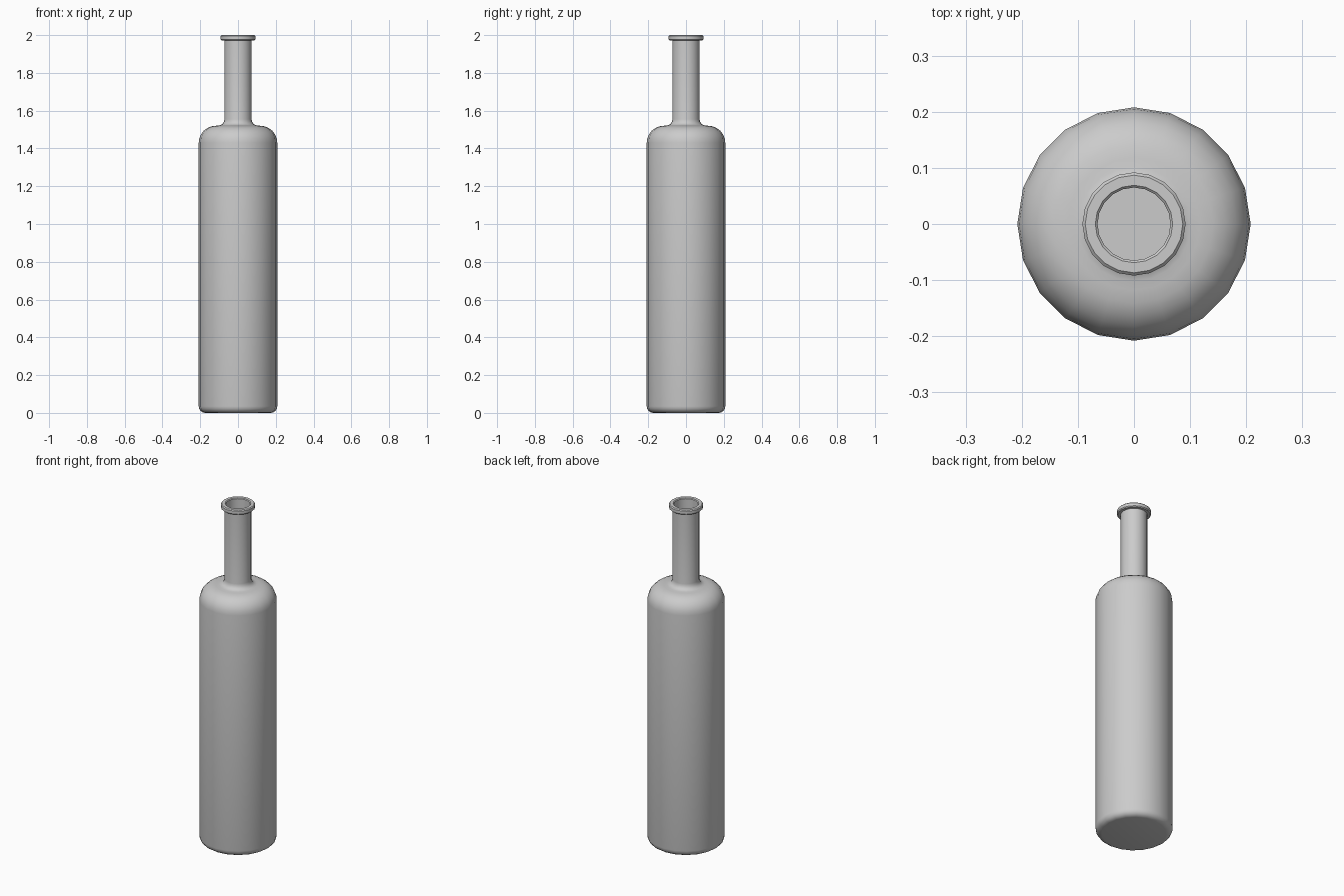
import bpy, bmesh, math

if "Cube" in bpy.data.objects:
    bpy.data.objects.remove(bpy.data.objects["Cube"])

SIDES = 20


def arc(cr, cz, rr, rz, a0, a1, n):
    """Quarter-style elliptical arc in the (radius, height) plane."""
    return [(cr + rr * math.cos(math.radians(a0 + (a1 - a0) * i / n)),
             cz + rz * math.sin(math.radians(a0 + (a1 - a0) * i / n)))
            for i in range(n + 1)]


def lathe(name, profile):
    """Revolve a profile about z; radius 0 becomes a capped pole."""
    bm = bmesh.new()
    rings = []
    for r, z in profile:
        rings.append([bm.verts.new((r * math.cos(2 * math.pi * i / SIDES),
                                    r * math.sin(2 * math.pi * i / SIDES), z))
                      for i in range(SIDES)])
    for a, b in zip(rings, rings[1:]):
        for i in range(SIDES):
            j = (i + 1) % SIDES
            bm.faces.new((a[i], a[j], b[j], b[i]))
    bm.faces.new(rings[0][::-1])   # underside
    bm.faces.new(rings[-1])        # inner floor
    mesh = bpy.data.meshes.new(name)
    bm.to_mesh(mesh)
    bm.free()
    ob = bpy.data.objects.new(name, mesh)
    bpy.context.collection.objects.link(ob)
    bpy.context.view_layer.objects.active = ob
    ob.select_set(True)
    bpy.ops.object.shade_smooth_by_angle(angle=math.radians(40))
    return ob


# Outer wall: base, body, shoulder, neck fillet
profile = arc(0.173, 0.035, 0.035, 0.035, -90, 0, 4)
profile += arc(0.118, 1.43, 0.09, 0.09, 0, 90, 6)
profile += arc(0.102, 1.555, 0.03, 0.033, -90, -180, 4)
# Rolled lip
profile += [(0.072, 1.972), (0.087, 1.972), (0.092, 1.977),
            (0.092, 1.995), (0.087, 2.0), (0.069, 2.0), (0.065, 1.996)]
# Inner wall down to the floor
profile += [(0.065, 1.54), (0.115, 1.505)]
profile += arc(0.118, 1.43, 0.078, 0.075, 60, 0, 3)
profile += [(0.196, 0.04), (0.17, 0.015)]

lathe("bottle", profile)
